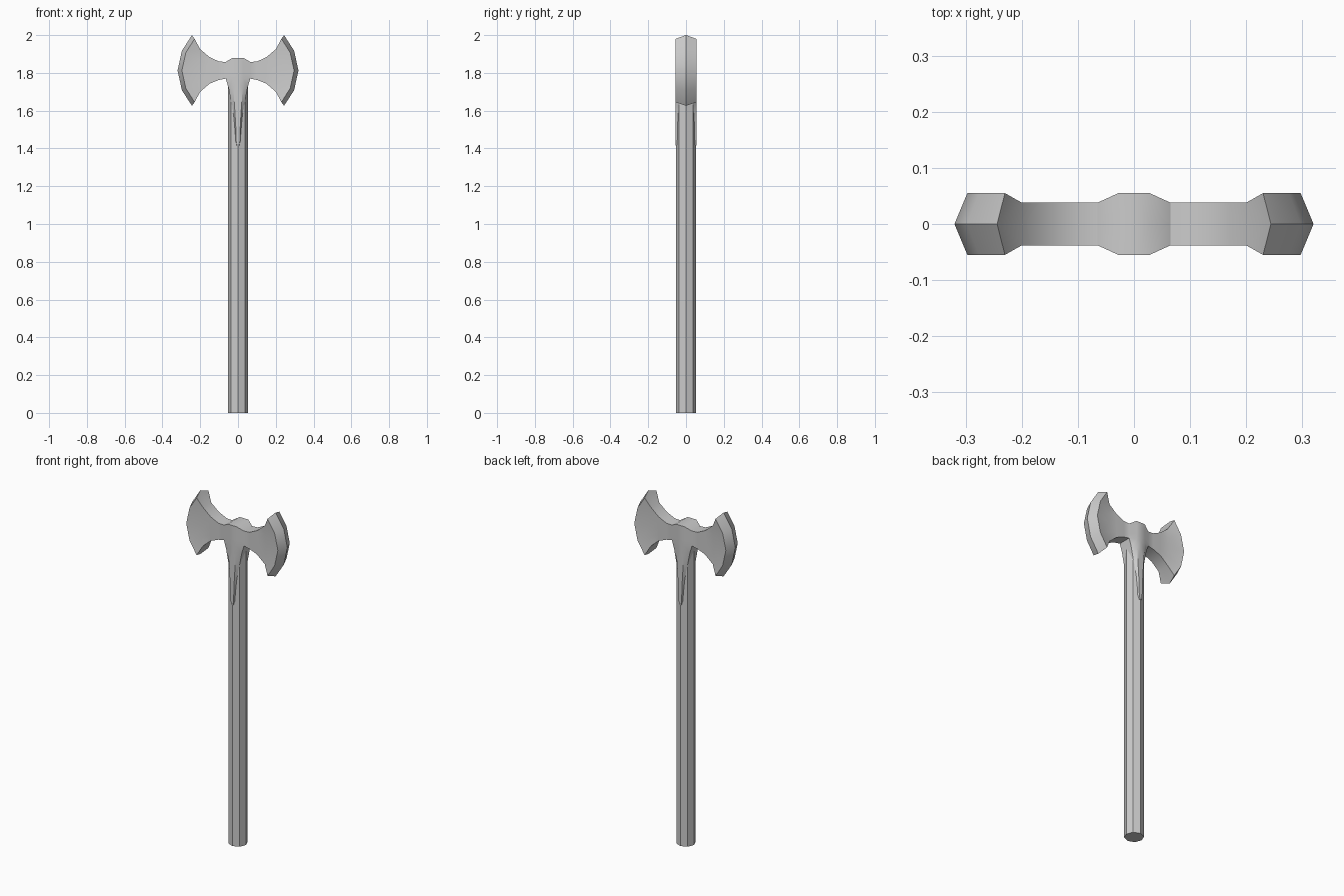
import bpy, bmesh, math

if "Cube" in bpy.data.objects:
    bpy.data.objects.remove(bpy.data.objects["Cube"])

# Handle: octagonal shaft
bpy.ops.mesh.primitive_cylinder_add(vertices=8, radius=0.052, depth=1.84, location=(0, 0, 0.92))
bpy.context.object.name = "handle"

# Axe head: one quarter (x > 0, front) built as a grid of stations, then mirrored
bm = bmesh.new()
V = lambda x, y, z: bm.verts.new((x, -y, z))


def strip(a, b):
    for i in range(len(a) - 1):
        loop = []
        for v in (a[i], a[i + 1], b[i + 1], b[i]):
            if v not in loop:
                loop.append(v)
        if len(loop) > 2:
            bm.faces.new(loop)


def station(x, y, top, bottom, n=5):
    return [V(x, y, top + (bottom - top) * k / (n - 1)) for k in range(n)]


# socket and blade neck: x, half thickness, top z, bottom z
neck = [(0, 0.055, 1.88, 1.77), (0.028, 0.055, 1.88, 1.77), (0.065, 0.038, 1.858, 1.77),
        (0.1, 0.038, 1.86, 1.763), (0.15, 0.038, 1.883, 1.743), (0.2, 0.038, 1.925, 1.7)]
cols = [station(*s) for s in neck]

# flared blade face and sharp cutting edge
cols.append([V(x, 0.055, z) for x, z in
             [(0.23, 1.98), (0.276, 1.908), (0.297, 1.813), (0.276, 1.718), (0.23, 1.645)]])
edge = [V(x, 0, z) for x, z in
        [(0.244, 2.0), (0.297, 1.917), (0.32, 1.813), (0.297, 1.708), (0.244, 1.626)]]
cols.append(edge)
for a, b in zip(cols, cols[1:]):
    strip(a, b)

# upper and lower rims, reaching the centre plane
top_mid = [V(x, 0, t) for x, y, t, b in neck] + [edge[0]]
low_mid = [V(x, 0, b) for x, y, t, b in neck[2:]] + [edge[-1]]
strip([c[0] for c in cols[:-1]], top_mid)
strip([c[-1] for c in cols[2:-1]], low_mid)

# tapering tongue running down the handle: z, flat half width, outer half width
prev = [c[-1] for c in cols[:3]] + [low_mid[0]]
for z, flat, outer in [(1.72, 0.025, 0.05), (1.62, 0.018, 0.031),
                       (1.52, 0.012, 0.022), (1.44, 0.01, 0.017), (1.415, 0.005, 0.009)]:
    row = [V(0, 0.055, z), V(flat, 0.055, z), V(outer, 0.038, z), V(outer, 0, z)]
    strip(prev, row)
    prev = row
bm.faces.new(prev + [V(0, 0, 1.415)])

# mirror to the full head
for axis in ((-1, 1), (1, -1)):
    dup = bmesh.ops.duplicate(bm, geom=bm.verts[:] + bm.edges[:] + bm.faces[:])["geom"]
    for v in dup:
        if isinstance(v, bmesh.types.BMVert):
            v.co.x *= axis[0]
            v.co.y *= axis[1]
    bmesh.ops.remove_doubles(bm, verts=bm.verts[:], dist=0.0005)
bmesh.ops.recalc_face_normals(bm, faces=bm.faces[:])

mesh = bpy.data.meshes.new("axe_head")
bm.to_mesh(mesh)
bm.free()
head = bpy.data.objects.new("axe_head", mesh)
bpy.context.collection.objects.link(head)
bpy.ops.object.select_all(action='DESELECT')
head.select_set(True)
bpy.context.view_layer.objects.active = head
bpy.ops.object.shade_smooth_by_angle(angle=math.radians(32))
